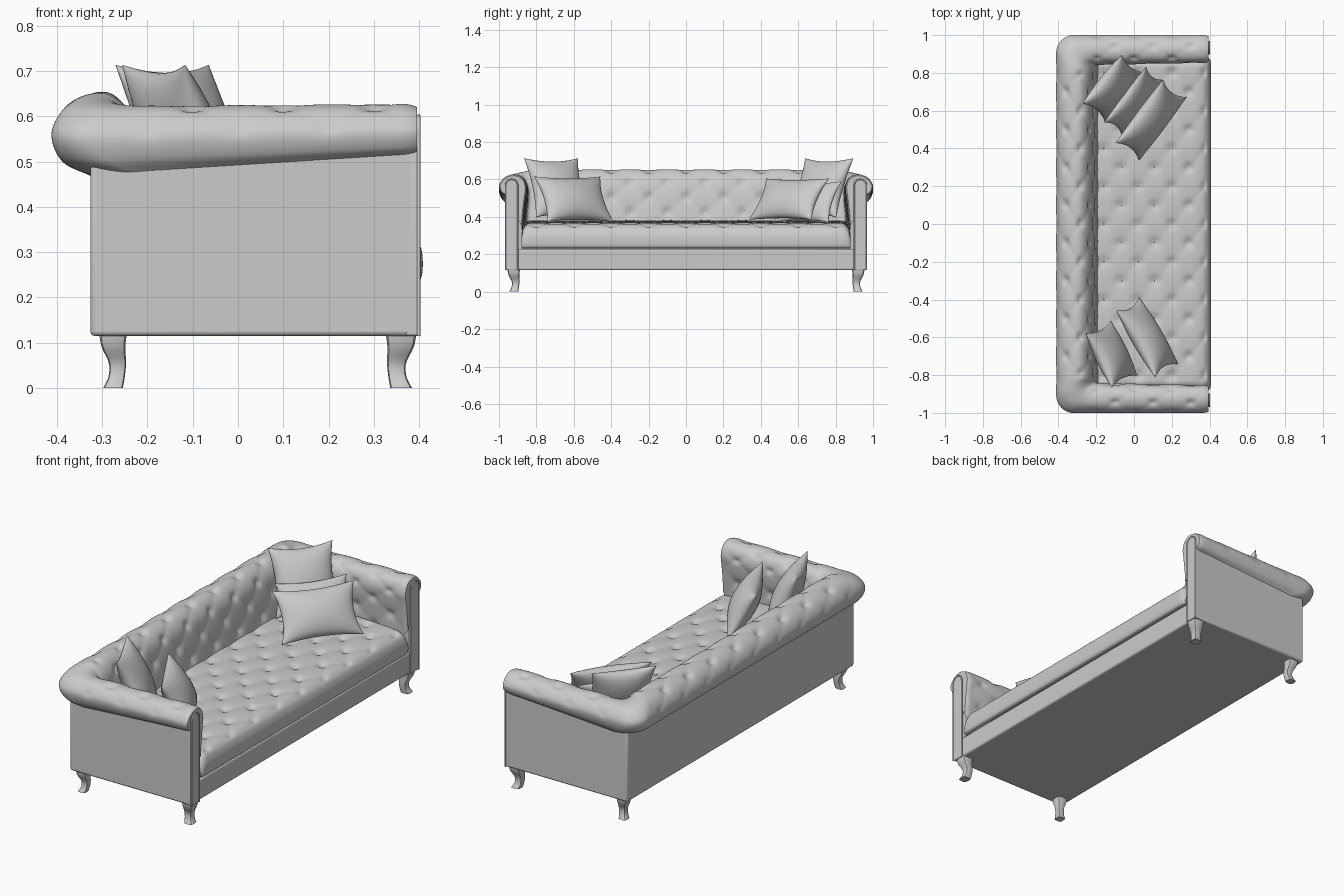
import bpy, bmesh, math
from mathutils import Vector, Matrix

if "Cube" in bpy.data.objects:
    bpy.data.objects.remove(bpy.data.objects["Cube"])


def finish(bm, name, bevel=0.0, angle=40):
    me = bpy.data.meshes.new(name)
    bm.to_mesh(me)
    bm.free()
    ob = bpy.data.objects.new(name, me)
    bpy.context.collection.objects.link(ob)
    bpy.ops.object.select_all(action='DESELECT')
    bpy.context.view_layer.objects.active = ob
    ob.select_set(True)
    bpy.ops.object.shade_smooth_by_angle(angle=math.radians(angle))
    if bevel:
        m = ob.modifiers.new("Bevel", 'BEVEL')
        m.width, m.segments, m.limit_method = bevel, 3, 'ANGLE'
    return ob


def box(name, x0, x1, y0, y1, z0, z1, bevel=0.01):
    bm = bmesh.new()
    mat = Matrix.Translation(((x0 + x1) / 2, (y0 + y1) / 2, (z0 + z1) / 2)) @ \
        Matrix.Diagonal((x1 - x0, y1 - y0, z1 - z0, 1))
    bmesh.ops.create_cube(bm, size=1, matrix=mat)
    return finish(bm, name, bevel)


def mirror_y(ob):
    m = ob.modifiers.new("Mirror", 'MIRROR')
    m.use_axis = (False, True, False)
    m.mirror_object = None
    m.merge_threshold = 0.0005
    return ob


def spline(pts, n):
    """Smooth curve through the points, n samples."""
    p = [Vector(q) for q in pts]
    p = [2 * p[0] - p[1]] + p + [2 * p[-1] - p[-2]]
    out = []
    for i in range(n):
        f = i / (n - 1) * (len(pts) - 1)
        k = min(int(f), len(pts) - 2)
        t = f - k
        a, b, c, d = p[k:k + 4]
        out.append(0.5 * (2 * b + (c - a) * t + (2 * a - 5 * b + 4 * c - d) * t * t
                          + (3 * b - a - 3 * c + d) * t ** 3))
    return out


def tuft(u, v, du, dv):
    """Depth of buttoned upholstery: deep buttons joined by soft diagonal folds."""
    a, b = u / du + v / dv, u / du - v / dv
    fa, fb = a - round(a), b - round(b)
    fold = 1 - math.sqrt(abs(math.sin(math.pi * a) * math.sin(math.pi * b)))
    return math.exp(-(fa * fa + fb * fb) / 0.03) + 0.3 * fold


def smooth(t):
    t = max(0.0, min(1.0, t))
    return t * t * (3 - 2 * t)


def grid_mesh(rows):
    bm = bmesh.new()
    vs = [[bm.verts.new(c) for c in r] for r in rows]
    for r, s in zip(vs, vs[1:]):
        for j in range(len(r) - 1):
            bm.faces.new((r[j], r[j + 1], s[j + 1], s[j]))
    bm.normal_update()
    if sum(f.normal.z * f.calc_area() for f in bm.faces) < 0:
        bmesh.ops.reverse_faces(bm, faces=bm.faces[:])
        bm.normal_update()
    return bm, vs


# Rolled back and arms: one profile swept round half of a U, then mirrored
NP, NA, NC, NB = 56, 80, 14, 120
back = spline([(-.18, .33), (-.197, .42), (-.212, .52), (-.232, .6), (-.28, .65),
               (-.335, .648), (-.385, .617), (-.412, .56), (-.388, .5), (-.325, .468)], NP)
corner = spline([(.855, .33), (.85, .42), (.842, .5), (.845, .56), (.87, .607),
                 (.915, .623), (.965, .61), (1.0, .56), (.99, .505), (.96, .472)], NP)
front = spline([(.875, .33), (.868, .42), (.858, .5), (.852, .56), (.872, .61),
                (.92, .628), (.97, .612), (1.0, .57), (.988, .53), (.96, .515)], NP)
rows, depth = [], []
for i in range(NA + NC + NB):
    row, drow = [], []
    blend = smooth((i - NA + 6) / (NC + 12))
    arc = 0
    for j in range(NP):
        if j:
            arc += (back[j] - back[j - 1]).length
        r = 0.02 + 0.075 * smooth((j / NP - 0.3) / 0.4)
        xb, yc, fade = back[j].x, corner[j].x, 1.0
        if i < NA:
            t = i / NA
            x = 0.395 + (xb + r - 0.395) * t
            p = front[j].lerp(corner[j], t)
            if i < 4:
                p = p.lerp(Vector((.93, .55)), 0.1 * (1 - i / 4) ** 2)
            y, z, u = p.x, p.y, x
            fade = 0.75 * smooth(i / 8) * smooth((NA - i) / 8)
        elif i < NA + NC:
            a = (i - NA) / NC * math.pi / 2
            x, y = xb + r - r * math.sin(a), yc - r + r * math.cos(a)
            z, u, fade = corner[j].y, 0, 0
        else:
            t = (i - NA - NC) / (NB - 1)
            x, y = xb, (yc - r) * (1 - t)
            z, u = corner[j].y, y
            fade = smooth((i - NA - NC) / 8)
        z += (back[j].y - z) * blend
        fade *= 1 - smooth((j / NP - 0.6) / 0.25)
        row.append((x, y, z))
        drow.append(0.014 * fade * tuft(u, arc - 0.01, 0.2, 0.17) if fade else 0)
    rows.append(row)
    depth.append(drow)
bm, vs = grid_mesh(rows)
moves = [(v, v.normal * -d) for r, dr in zip(vs, depth) for v, d in zip(r, dr)]
for v, m in moves:
    v.co += m
for v in vs[-1]:
    v.co.y = 0
bm.faces.new(vs[0])
bmesh.ops.recalc_face_normals(bm, faces=bm.faces[-1:])
mirror_y(finish(bm, "rolled_back_and_arms"))

# Tufted seat cushion
prof = spline([(.385, .232), (.403, .24), (.408, .27), (.404, .31), (.385, .345),
               (.34, .364), (.2, .372), (0, .378), (-.23, .384)], 80)
rows = []
for i in range(261):
    y = -0.88 + 1.76 * i / 260
    e = min(1, (0.88 - abs(y)) / 0.05)
    f = math.sqrt(max(0, 1 - (1 - e) ** 2))
    row = []
    for p in prof:
        d = 0.015 * tuft(y, p.x - .02, 0.2, 0.18) * smooth((p.y - .34) / .025) * e
        row.append((p.x - 0.012 * (1 - f), y, 0.232 + (p.y - 0.232) * (0.5 + 0.5 * f) - d))
    rows.append(row)
bm, vs = grid_mesh(rows)
bm.faces.new(vs[0])
bm.faces.new(vs[-1])
bmesh.ops.recalc_face_normals(bm, faces=bm.faces[:])
finish(bm, "seat_cushion")

# Frame: base, side panels, back panel
box("base", -.322, .392, -.962, .962, .115, .228)
mirror_y(box("arm_panel", -.325, .39, .895, .965, .115, .525))
box("back_panel", -.326, -.25, -.963, .963, .115, .52)

# Arched front post on each arm, with a piped edge
outline = [(.9, .115)] + [(.9325 - .0325 * math.cos(a * math.pi / 12),
                           .568 + .0325 * math.sin(a * math.pi / 12)) for a in range(13)] + [(.965, .115)]
bm = bmesh.new()
f = bm.faces.new([bm.verts.new((.37, y, z)) for y, z in outline])
ex = bmesh.ops.extrude_face_region(bm, geom=[f])
bmesh.ops.translate(bm, vec=(.031, 0, 0), verts=[v for v in ex['geom'] if isinstance(v, bmesh.types.BMVert)])
bmesh.ops.recalc_face_normals(bm, faces=bm.faces[:])
mirror_y(finish(bm, "front_post", 0.005))
for side in (1, -1):
    cu = bpy.data.curves.new("post_piping", 'CURVE')
    cu.dimensions, cu.bevel_depth, cu.bevel_resolution = '3D', 0.004, 2
    sp = cu.splines.new('POLY')
    sp.points.add(len(outline) - 1)
    for q, (y, z) in zip(sp.points, outline):
        q.co = (.399, side * y, z, 1)
    bpy.context.collection.objects.link(bpy.data.objects.new("post_piping", cu))


# Curved legs: stacked rounded squares (height, outward shift, half width)
def leg(name, cx, cy, sx, size):
    bm = bmesh.new()
    rings = []
    for q in spline([(.12, .006, .034), (.09, .005, .029), (.055, -.004, .021),
                     (.025, -.002, .02), (0, .006, .024)], 14):
        ring = []
        for k in range(16):
            a = k * math.pi / 8
            c, s = math.cos(a), math.sin(a)
            m = (abs(c) ** 5 + abs(s) ** 5) ** -0.2 * q.z * size
            ring.append(bm.verts.new((cx + sx * q.y + c * m, cy + q.y + s * m, max(0, q.x))))
        rings.append(ring)
    for r, s in zip(rings, rings[1:]):
        for k in range(16):
            bm.faces.new((r[k], r[(k + 1) % 16], s[(k + 1) % 16], s[k]))
    bm.faces.new(rings[0])
    bm.faces.new(rings[-1])
    bmesh.ops.recalc_face_normals(bm, faces=bm.faces[:])
    mirror_y(finish(bm, name))


leg("front_leg", .354, .915, 1, 1.0)
leg("back_leg", -.27, .915, -1, 0.9)


# Throw pillows with pinched edges and pointed corners
def pillow(name, centre, width_dir, w, h, lean, thick):
    n = 24
    bm = bmesh.new()
    wd = Vector((*width_dir, 0)).normalized()
    nh = Vector((abs(wd.y), -wd.x * math.copysign(1, wd.y), 0))
    lean = math.radians(lean)
    z = Vector((0, 0, 1))
    up, nor = z * math.cos(lean) - nh * math.sin(lean), nh * math.cos(lean) + z * math.sin(lean)
    for s in (1, -1):
        g = []
        for i in range(n + 1):
            u = -math.cos(math.pi * i / n)
            row = []
            for j in range(n + 1):
                v = -math.cos(math.pi * j / n)
                a, b = max(0, 1 - u * u), max(0, 1 - v * v)
                row.append(bm.verts.new(Vector(centre) + wd * (u * w / 2 * (1 - .13 * b))
                           + up * (v * h / 2 * (1 - .13 * a)) + nor * (s * thick * (a * b) ** 0.5)))
            g.append(row)
        for r, t in zip(g, g[1:]):
            for j in range(n):
                bm.faces.new((r[j], r[j + 1], t[j + 1], t[j]))
    bmesh.ops.remove_doubles(bm, verts=bm.verts[:], dist=0.0003)
    bmesh.ops.recalc_face_normals(bm, faces=bm.faces[:])
    finish(bm, name, angle=70)


pillow("left_rear_pillow", (-.12, -.69, .555), (.135, -.28), .32, .35, 25, .065)
pillow("left_front_pillow", (.07, -.6, .495), (.5, -.86), .41, .28, 30, .065)
pillow("right_rear_pillow", (-.11, .72, .555), (.2, .25), .33, .35, 25, .065)
pillow("right_middle_pillow", (.0, .65, .48), (.6, .8), .37, .25, 28, .045)
pillow("right_front_pillow", (.09, .55, .495), (.6, .8), .42, .27, 35, .06)
